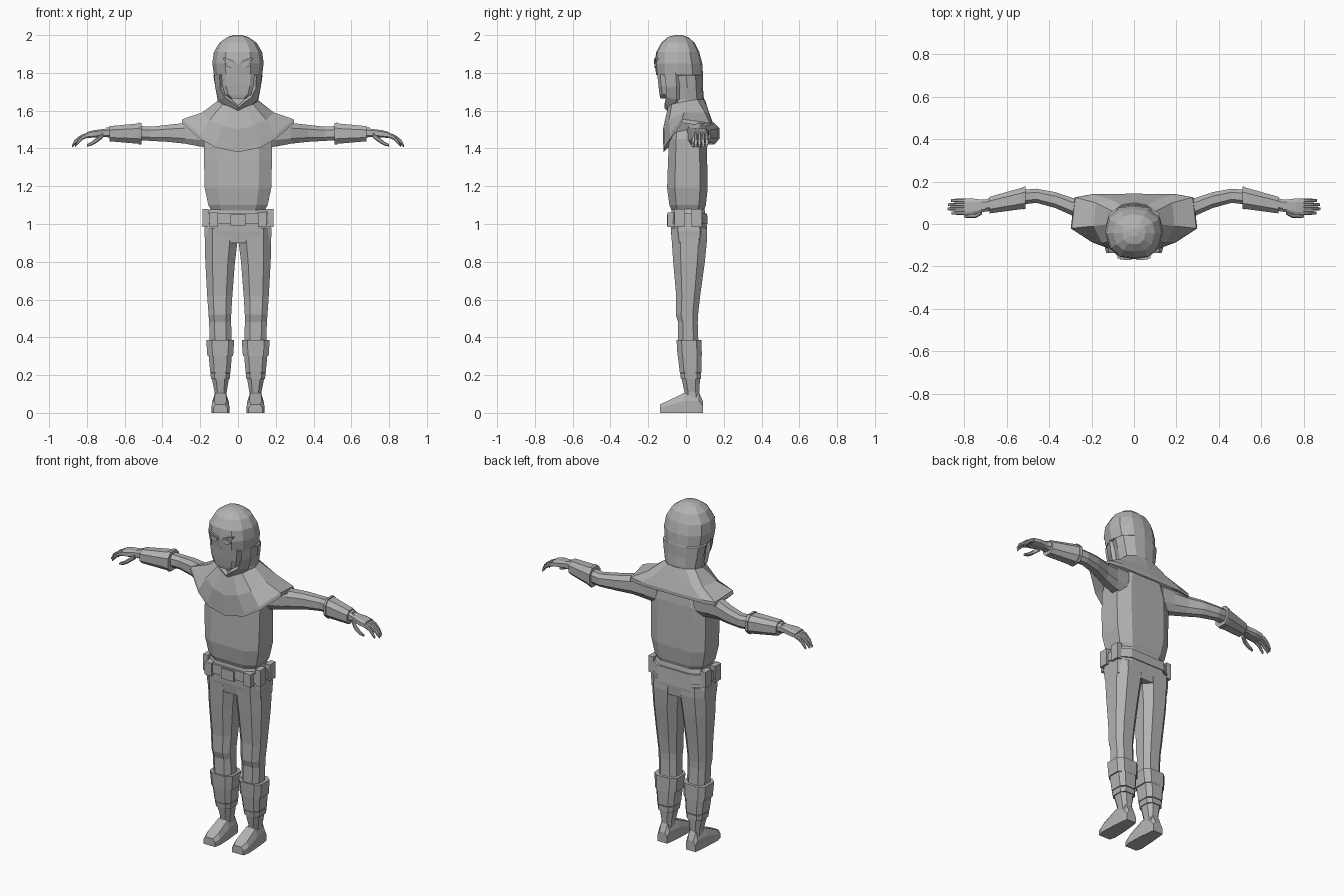
import bpy, bmesh, math
from mathutils import Vector

mat = bpy.data.materials.new("grey cloth")
mat.diffuse_color = (0.45, 0.45, 0.45, 1)


def loft(name, rings, mirror=False):
    """Skin a stack of equal-length closed rings and cap both ends."""
    bm = bmesh.new()
    rows = [[bm.verts.new(p) for p in r] for r in rings]
    n = len(rows[0])
    for a, b in zip(rows, rows[1:]):
        for i in range(n):
            j = (i + 1) % n
            bm.faces.new((a[i], a[j], b[j], b[i]))
    bm.faces.new(rows[0][::-1])
    bm.faces.new(rows[-1])
    bmesh.ops.recalc_face_normals(bm, faces=bm.faces)
    me = bpy.data.meshes.new(name)
    bm.to_mesh(me)
    bm.free()
    me.materials.append(mat)
    ob = bpy.data.objects.new(name, me)
    bpy.context.collection.objects.link(ob)
    if mirror:
        ob.modifiers.new("mirror", 'MIRROR').use_clip = False
    return ob


def octagon(axis, t, a0, a1, b0, b1, k=0.55):
    """Chamfered rectangle across an axis, from its two extents."""
    ca, cb, ra, rb = (a0 + a1) / 2, (b0 + b1) / 2, (a1 - a0) / 2, (b1 - b0) / 2
    pts = []
    for u, v in ((1, -k), (1, k), (k, 1), (-k, 1), (-1, k), (-1, -k), (-k, -1), (k, -1)):
        a, b = ca + u * ra, cb + v * rb
        pts.append({'x': (t, a, b), 'y': (a, t, b), 'z': (a, b, t)}[axis])
    return pts


def tube(name, axis, rows, k=0.55, mirror=False):
    return loft(name, [octagon(axis, *r, k) for r in rows], mirror)


def both(half):
    """Complete a front-to-back half outline across x = 0."""
    return list(half) + [(-x, y, z) for x, y, z in half[-2:0:-1]]


def box(name, x0, x1, y0, y1, z0, z1, mirror=False):
    q = [(x0, y0), (x1, y0), (x1, y1), (x0, y1)]
    return loft(name, [[(x, y, z) for x, y in q] for z in (z0, z1)], mirror)


# Torso and pelvis
tube("torso", 'z', [
    (1.07, -.14, .14, -.075, .095), (1.10, -.157, .157, -.088, .105),
    (1.19, -.176, .176, -.10, .115), (1.34, -.18, .18, -.095, .112),
    (1.45, -.18, .18, -.09, .11), (1.54, -.15, .15, -.08, .10)], .62)
tube("pelvis", 'z', [
    (.90, -.174, .174, -.072, .108), (.96, -.178, .178, -.08, .112),
    (1.02, -.172, .172, -.082, .108), (1.08, -.15, .15, -.075, .098)], .6)

# Belt, buckle and pouches
tube("belt", 'z', [(1.0, -.18, .18, -.09, .115), (1.055, -.176, .176, -.09, .112)], .62)
box("buckle", -.04, .04, -.10, -.07, .99, 1.05)
box("front_pouch", .105, .15, -.098, -.05, .985, 1.06, True)
box("side_pouch", .155, .188, -.06, -.005, .985, 1.08, True)
box("rear_pouch", .155, .188, .03, .085, .985, 1.08, True)

# Shoulder cape, with its underside folded inward
rim = [(0, -.12, 1.38), (.12, -.115, 1.405), (.20, -.085, 1.45), (.298, -.02, 1.535),
       (.28, .125, 1.515), (.20, .14, 1.515), (0, .143, 1.515)]
lip = [(x * .985, y, z + .02) for x, y, z in rim]
mid = [(0, -.122, 1.50), (.08, -.118, 1.52), (.15, -.09, 1.55), (.19, -.01, 1.59),
       (.18, .10, 1.59), (.12, .12, 1.59), (0, .122, 1.59)]
neck = [(0, -.10, 1.60), (.04, -.095, 1.62), (.08, -.075, 1.635), (.11, 0, 1.65),
        (.10, .06, 1.66), (.06, .09, 1.66), (0, .10, 1.66)]
under = [(x * .8, y * .75, z + .03) for x, y, z in rim]
loft("cape", [both(h) for h in (under, rim, lip, mid, neck)])

# Hood: the brow overhangs the recessed lower opening
outline = ((0, 0), (.5, .03), (.84, .2), (1, .5), (.9, .78), (.5, .96), (0, 1))
hood = [(1.59, .115, -.08, .10), (1.66, .108, -.075, .095), (1.72, .12, -.075, .09),
        (1.785, .13, -.09, .09), (1.79, .128, -.158, .09), (1.85, .136, -.165, .086),
        (1.91, .128, -.158, .07), (1.96, .098, -.13, .045), (1.99, .055, -.095, .01),
        (2.0, .02, -.06, -.02)]
loft("hood", [both([(u * rx, yf + v * (yb - yf), z) for u, v in outline])
              for z, rx, yf, yb in hood])

# Face mask below the brow
tube("mask", 'z', [(1.665, -.04, .04, -.135, -.03), (1.685, -.07, .07, -.14, -.03),
                   (1.73, -.083, .083, -.146, -.03), (1.795, -.088, .088, -.152, -.03)], .75)

# Hood edge wrapping from the cheeks to a point below the chin
edge = [((.125, -.055, 1.80), (.098, -.115, 1.80)), ((.122, -.05, 1.73), (.095, -.105, 1.72)),
        ((.105, -.05, 1.66), (.07, -.105, 1.67)), ((.05, -.07, 1.60), (.035, -.112, 1.645)),
        ((0, -.09, 1.59), (0, -.115, 1.615))]
loft("hood_edge", [[a, b, (b[0] * .85, b[1] + .02, b[2] + .012), (a[0] * .85, a[1] + .02, a[2])]
                   for a, b in edge], True)

# Eyes and slanted brows
loft("eye", [[(x, y, z) for x, z in ((.018, 1.838), (.034, 1.826), (.058, 1.835),
                                     (.066, 1.85), (.05, 1.858), (.03, 1.85))]
             for y in (-.166, -.14)], True)
loft("brow", [[(.012, y, 1.846), (.075, y + .008, 1.868), (.078, y + .008, 1.88),
               (.05, y, 1.875), (.012, y, 1.858)] for y in (-.169, -.14)], True)

# Arms with bracers
tube("arm", 'x', [
    (.12, .0, .10, 1.40, 1.56), (.20, .015, .105, 1.41, 1.55), (.28, .035, .12, 1.425, 1.535),
    (.37, .075, .15, 1.435, 1.525), (.46, .10, .166, 1.44, 1.515),
    (.54, .09, .16, 1.445, 1.52), (.70, .06, .115, 1.46, 1.51)], .5, True)
tube("bracer", 'x', [(.515, .075, .172, 1.43, 1.53), (.53, .07, .17, 1.425, 1.532),
                     (.68, .05, .128, 1.438, 1.518)], .5, True)
tube("bracer_band", 'x', [(.51, .072, .177, 1.422, 1.535), (.526, .068, .174, 1.42, 1.537)],
     .5, True)

# Hands: palm, four drooping fingers and a thumb
tube("palm", 'x', [(.67, .062, .113, 1.458, 1.508), (.72, .055, .115, 1.462, 1.502),
                   (.76, .042, .12, 1.458, 1.497), (.80, .042, .12, 1.455, 1.487)], .6, True)
for i, reach in enumerate((.86, .878, .875, .862)):
    y = .043 + i * .0195
    mx = (.79 + reach) / 2
    tube("finger", 'x', [(.79, y, y + .018, 1.460, 1.487), (mx, y, y + .018, 1.445, 1.470),
                         (reach - .012, y + .001, y + .017, 1.420, 1.445),
                         (reach, y + .003, y + .015, 1.408, 1.42)], .5, True)
tube("thumb", 'x', [(.715, .045, .07, 1.455, 1.482), (.745, .028, .05, 1.432, 1.46),
                    (.775, .028, .046, 1.415, 1.436), (.80, .03, .042, 1.41, 1.423)], .5, True)

# Legs, tapering from hip to ankle
tube("leg", 'z', [
    (.06, .062, .124, -.01, .075), (.11, .06, .124, -.008, .07), (.19, .047, .14, -.025, .075),
    (.30, .037, .15, -.04, .078), (.39, .035, .15, -.042, .065), (.48, .036, .153, -.042, .062),
    (.52, .036, .156, -.054, .064), (.62, .03, .163, -.052, .075), (.80, .016, .173, -.068, .10),
    (.92, .001, .176, -.076, .112), (.98, 0, .176, -.08, .11)], .52, True)

# Boot cuffs, straps and feet
tube("boot_cuff", 'z', [(.30, .026, .162, -.045, .084), (.385, .02, .168, -.05, .082)], .6, True)
tube("shin_strap", 'z', [(.215, .04, .147, -.033, .082), (.30, .033, .155, -.043, .083)], .6, True)
tube("ankle_strap", 'z', [(.18, .044, .143, -.027, .08), (.21, .041, .146, -.031, .08)], .6, True)
foot = [(-.137, .056, .13, .045), (-.10, .046, .14, .062), (-.01, .05, .135, .105),
        (.07, .058, .128, .105), (.09, .062, .124, .06)]
loft("foot", [[(a, y, 0), (b, y, 0), (b, y, h * .6), (b - .014, y, h), (a + .014, y, h),
               (a, y, h * .6)] for y, a, b, h in foot], True)
